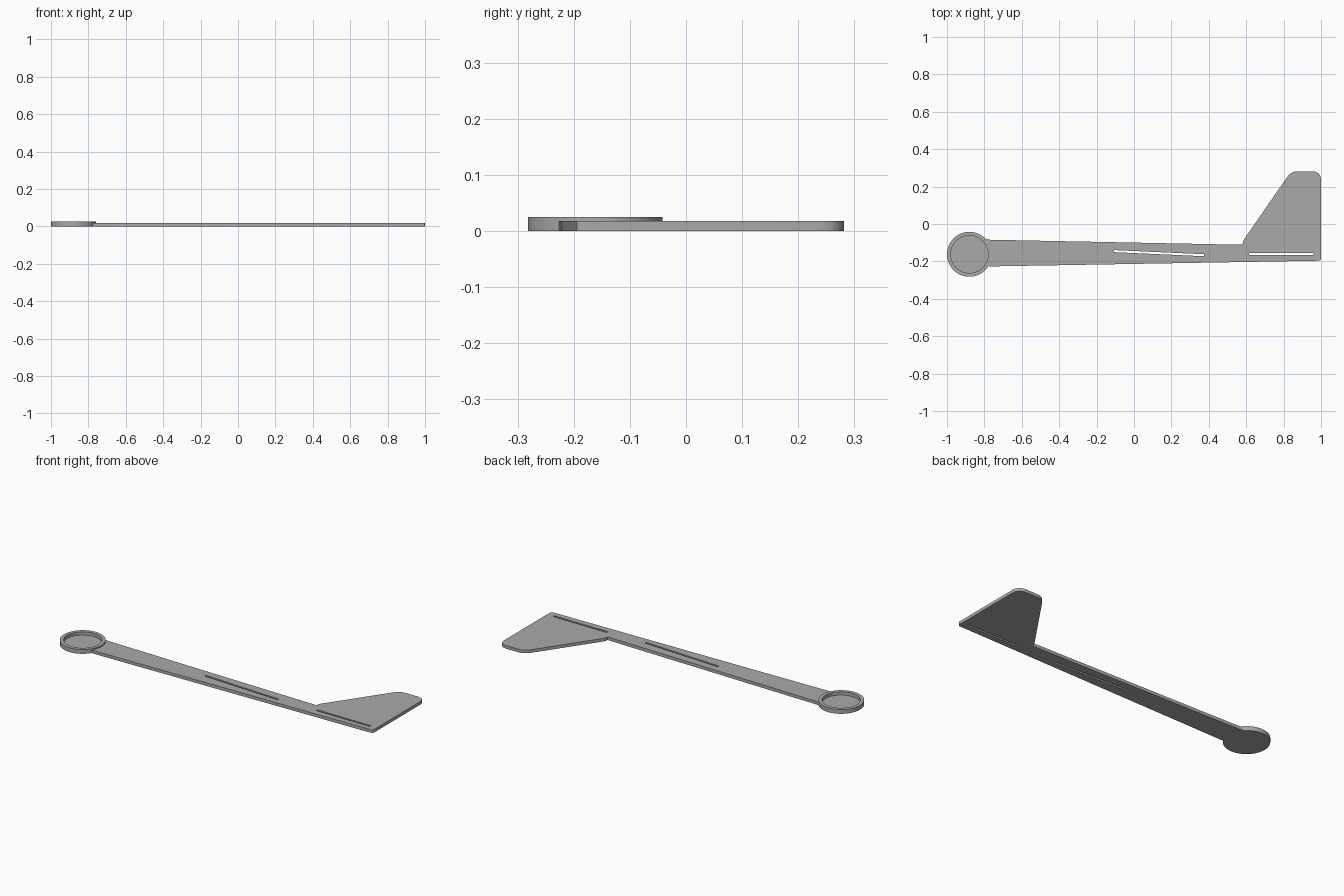
import bpy, bmesh
from math import cos, sin, pi, radians
from mathutils import Vector, Matrix

cube = bpy.data.objects.get("Cube")
if cube:
    bpy.data.objects.remove(cube)

THICK = 0.018
CUP = Vector((-0.88, -0.162))

grey = bpy.data.materials.new("plain grey")
grey.use_nodes = True
colour = (0.4, 0.4, 0.4, 1)
grey.diffuse_color = colour
grey.node_tree.nodes["Principled BSDF"].inputs["Base Color"].default_value = colour


def rounded(corners, steps=8):
    """Outline from (x, y, trim) corners, each softened over its trim length."""
    out = []
    for i, (x, y, trim) in enumerate(corners):
        p = Vector((x, y))
        if not trim:
            out.append(p)
            continue
        a = p + (Vector(corners[i - 1][:2]) - p).normalized() * trim
        b = p + (Vector(corners[(i + 1) % len(corners)][:2]) - p).normalized() * trim
        for k in range(steps + 1):
            t = k / steps
            out.append(a * (1 - t) ** 2 + p * 2 * t * (1 - t) + b * t * t)
    return out


def slot(start, end, width=0.011):
    a, b = Vector(start), Vector(end)
    n = (b - a).orthogonal().normalized() * width / 2
    return [a + n, b + n, b - n, a - n]


def finish(obj):
    obj.data.materials.clear()
    obj.data.materials.append(grey)
    bpy.ops.object.select_all(action='DESELECT')
    obj.select_set(True)
    bpy.context.view_layer.objects.active = obj
    bpy.ops.object.shade_smooth_by_angle(angle=radians(30))


def plate(name, loops, thick):
    """Flat plate: the first loop is the outline, the rest are holes."""
    curve = bpy.data.curves.new(name, 'CURVE')
    curve.dimensions = '2D'
    curve.fill_mode = 'BOTH'
    curve.extrude = thick / 2
    for loop in loops:
        s = curve.splines.new('POLY')
        s.points.add(len(loop) - 1)
        for pt, p in zip(s.points, loop):
            pt.co = (p.x, p.y, 0, 1)
        s.use_cyclic_u = True
    temp = bpy.data.objects.new(name + " outline", curve)
    bpy.context.collection.objects.link(temp)
    mesh = bpy.data.meshes.new_from_object(
        temp.evaluated_get(bpy.context.evaluated_depsgraph_get()))
    bpy.data.objects.remove(temp)
    mesh.transform(Matrix.Translation((0, 0, thick / 2)))
    bm = bmesh.new()
    bm.from_mesh(mesh)
    bmesh.ops.remove_doubles(bm, verts=bm.verts, dist=1e-5)
    bmesh.ops.recalc_face_normals(bm, faces=bm.faces)
    bm.to_mesh(mesh)
    bm.free()
    obj = bpy.data.objects.new(name, mesh)
    bpy.context.collection.objects.link(obj)
    finish(obj)


def lathe(name, profile, centre, sides=72):
    """Spin an (radius, z) profile around a vertical axis."""
    bm = bmesh.new()
    verts = [bm.verts.new((r, 0, z)) for r, z in profile]
    edges = [bm.edges.new(pair) for pair in zip(verts, verts[1:])]
    bmesh.ops.spin(bm, geom=verts + edges, cent=(0, 0, 0), axis=(0, 0, 1),
                   angle=2 * pi, steps=sides)
    bmesh.ops.remove_doubles(bm, verts=bm.verts, dist=1e-5)
    bmesh.ops.recalc_face_normals(bm, faces=bm.faces)
    mesh = bpy.data.meshes.new(name)
    bm.to_mesh(mesh)
    bm.free()
    obj = bpy.data.objects.new(name, mesh)
    obj.location = (centre.x, centre.y, 0)
    bpy.context.collection.objects.link(obj)
    finish(obj)


# Fuselage and tail fin in one plate, with wing and tailplane slots
body = rounded([
    (-0.78, -0.227, 0.012),
    (1.0, -0.196, 0.015),
    (1.0, 0.282, 0.05),
    (0.84, 0.282, 0.04),
    (0.583, -0.09, 0.012),
    (0.58, -0.111, 0),
    (-0.78, -0.084, 0.012),
    (-0.795, -0.079, 0),
])
# Nose end follows the cup wall so the cup stays hollow
body += [CUP + Vector((cos(a), sin(a))) * 0.11
         for a in (radians(44 - 8 * k) for k in range(12))]
body.append(Vector((-0.795, -0.241)))
plate("fuselage_and_fin",
      [body, slot((-0.108, -0.145), (0.375, -0.167)), slot((0.615, -0.16), (0.96, -0.16))],
      THICK)

# Round weight cup at the nose, with a thin floor
lathe("nose_cup",
      [(0, 0), (0.12, 0), (0.12, 0.025), (0.1, 0.025), (0.1, 0.006), (0, 0.006)], CUP)
